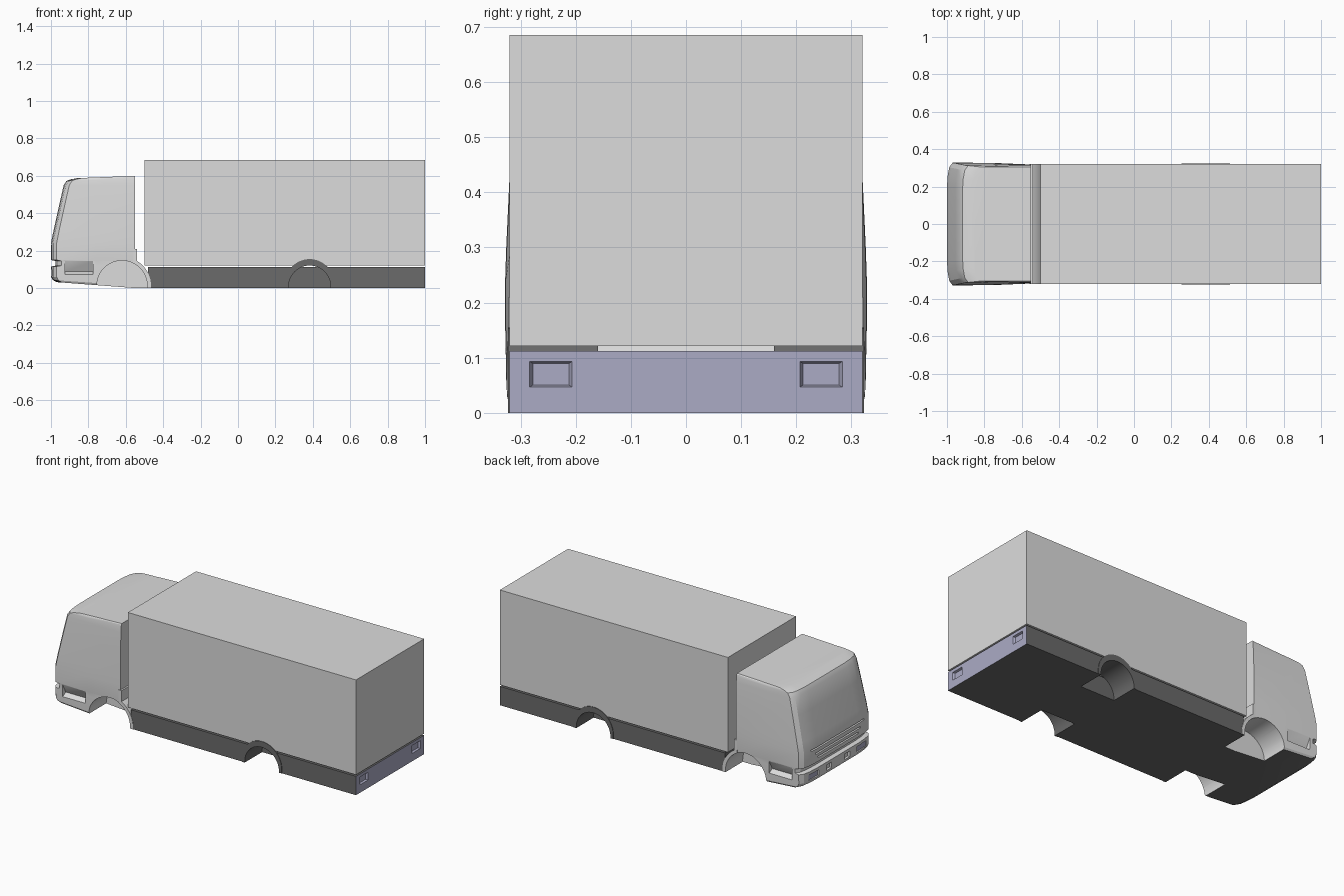
import bpy, bmesh, math
from mathutils import Matrix, Vector

if "Cube" in bpy.data.objects:
    bpy.data.objects.remove(bpy.data.objects["Cube"])


def material(name, color):
    m = bpy.data.materials.new(name)
    m.use_nodes = True
    m.diffuse_color = (*color, 1)
    m.node_tree.nodes["Principled BSDF"].inputs["Base Color"].default_value = (*color, 1)
    return m


LIGHT = material("light_grey", (0.72, 0.72, 0.72))
DARK = material("dark_grey", (0.145, 0.145, 0.145))
LAVENDER = material("lavender", (0.41, 0.41, 0.56))


def finish(name, bm, mats=()):
    bmesh.ops.recalc_face_normals(bm, faces=bm.faces)
    me = bpy.data.meshes.new(name)
    bm.to_mesh(me)
    bm.free()
    for m in mats:
        me.materials.append(m)
    ob = bpy.data.objects.new(name, me)
    bpy.context.collection.objects.link(ob)
    return ob


def box(name, lo, hi, mats=(), tilt=0, taper=1):
    """Box between two corners; taper shrinks its low x end, tilt turns it about x."""
    lo, hi = Vector(lo), Vector(hi)
    bm = bmesh.new()
    bmesh.ops.create_cube(bm, size=1)
    for v in bm.verts:
        if v.co.x < 0:
            v.co.y *= taper
            v.co.z *= taper
    place = Matrix.Translation((lo + hi) / 2) @ Matrix.Rotation(tilt, 4, "X") @ Matrix.Diagonal((*(hi - lo), 1))
    bm.transform(place)
    return finish(name, bm, mats)


def prism(name, outline, y0, y1, mats=()):
    """Extrude an x-z outline along y."""
    bm = bmesh.new()
    face = bm.faces.new([bm.verts.new((x, y0, z)) for x, z in outline])
    new = bmesh.ops.extrude_face_region(bm, geom=[face])["geom"]
    bmesh.ops.translate(bm, vec=(0, y1 - y0, 0), verts=[g for g in new if isinstance(g, bmesh.types.BMVert)])
    return finish(name, bm, mats)


def arc(cx, cz, r, a0=0, a1=180, n=24):
    angles = [math.radians(a0 + (a1 - a0) * i / n) for i in range(n + 1)]
    return [(cx + r * math.cos(a), cz + r * math.sin(a)) for a in angles]


def arch(cx, cz, r, foot):
    """Half circle with straight legs down to the foot height."""
    return [(cx + r, foot)] + arc(cx, cz, r) + [(cx - r, foot)]


def cut(ob, cutters):
    bpy.context.view_layer.objects.active = ob
    for c in cutters:
        c.hide_render = True
        mod = ob.modifiers.new("cut", "BOOLEAN")
        mod.operation, mod.solver, mod.object = "DIFFERENCE", "EXACT", c
        bpy.ops.object.modifier_apply(modifier=mod.name)
    for c in cutters:
        bpy.data.objects.remove(c)


def paint(ob, mats, rule):
    ob.data.materials.clear()
    for m in mats:
        ob.data.materials.append(m)
    for p in ob.data.polygons:
        p.material_index = rule(p)


def wells(cx, cz, r):
    return [prism("well_cutter", arch(cx, cz, r, -0.1), s * 0.16, s * 0.4) for s in (-1, 1)]


def underside(p):
    return int(p.normal.z < -0.8 and p.center.z < 0.045)


# Cargo box
box("cargo_box", (-0.5, -0.32, 0.121), (1, 0.32, 0.685), [LIGHT])

# Chassis with rear wheel wells and lamp pockets in its tail
chassis = box("chassis", (-0.48, -0.32, 0), (1, 0.32, 0.112))
pockets = [box("pocket_cutter", (0.988, s * 0.245 - 0.045, 0.043), (1.012, s * 0.245 + 0.045, 0.097), taper=0.72)
           for s in (-1, 1)]
cut(chassis, wells(0.383, 0.008, 0.1125) + pockets)
paint(chassis, [DARK, LAVENDER], lambda p: int(p.center.x > 0.95))

# Rear wheel arches
for s, side in ((-1, "front"), (1, "back")):
    ring = arch(0.383, 0.025, 0.13, 0) + arch(0.383, 0.008, 0.1125, 0)[::-1]
    prism("rear_arch_" + side, ring, s * 0.16, s * 0.323, [DARK])

# Cab: stacked rings of (height, nose x, half width, height change towards the nose)
BACK = -0.55
levels = [
    (0.0, -0.97, 0.318, 0.034), (0.012, -0.99, 0.325, 0.032), (0.06, -1, 0.326, 0),
    (0.115, -1, 0.327, 0), (0.12, -0.975, 0.327, 0), (0.145, -0.975, 0.327, 0),
    (0.15, -1, 0.328, 0), (0.24, -1, 0.328, 0), (0.30, -0.988, 0.326, 0),
    (0.45, -0.955, 0.319, 0), (0.55, -0.932, 0.314, 0), (0.583, -0.917, 0.312, -0.012),
    (0.595, -0.895, 0.310, -0.018), (0.60, -0.86, 0.306, -0.018),
]
bm = bmesh.new()
rings = []
for z, nose, w, rise in levels:
    half = [(BACK, min(w, 0.318)), (-0.76, w - 0.001), (nose + 0.03, w), (nose + 0.012, w - 0.025),
            (nose + 0.004, w - 0.07), (nose, w - 0.13)]
    loop = half + [(x, -y) for x, y in reversed(half)]
    rings.append([bm.verts.new((x, y, z + rise * (BACK - x) / 0.45)) for x, y in loop])
for a, b in zip(rings, rings[1:]):
    for i in range(len(a)):
        j = (i + 1) % len(a)
        bm.faces.new((a[i], a[j], b[j], b[i]))
bm.faces.new(rings[0])
bm.faces.new(rings[-1])
cab = finish("cab", bm)

cutters = wells(-0.62, 0.012, 0.135)
# Grille slots
for z, w in ((0.172, 0.19), (0.198, 0.21), (0.23, 0.25)):
    cutters.append(box("grille_cutter", (-1.05, -w, z), (-0.985, w, z + 0.009)))
for s in (-1, 1):
    # Side steps, bumper lamp pockets and small bumper openings
    cutters.append(box("step_cutter", (-0.925, s * 0.335 - 0.025, 0.073), (-0.775, s * 0.335 + 0.025, 0.143),
                       tilt=-0.5 * s))
    for y, w in ((0.225, 0.045), (0.085, 0.025)):
        cutters.append(box("bumper_cutter", (-1.05, s * y - w, 0.065), (-0.985, s * y + w, 0.098)))
    box("headlamp_" + ("left" if s < 0 else "right"), (-0.991, s * 0.225 - 0.045, 0.065),
        (-0.98, s * 0.225 + 0.045, 0.098), [LAVENDER])
cut(cab, cutters)
paint(cab, [LIGHT, DARK], underside)

# Fender block behind the cab
outline = [(-0.56, 0)] + [(-0.56, 0.21), (-0.54, 0.21)] + arc(-0.62, 0.012, 0.155, 59, 0, 12) + [(-0.465, 0)]
fender = prism("cab_fender", outline, -0.322, 0.322)
cut(fender, wells(-0.62, 0.012, 0.135))
paint(fender, [LIGHT, DARK], underside)

# Smooth the curved parts, keeping edges sharp
bpy.ops.object.select_all(action="DESELECT")
for ob in bpy.context.collection.objects:
    if ob.type == "MESH" and ("cab" in ob.name or "arch" in ob.name or ob == chassis):
        ob.select_set(True)
bpy.context.view_layer.objects.active = cab
bpy.ops.object.shade_smooth_by_angle(angle=math.radians(25))
